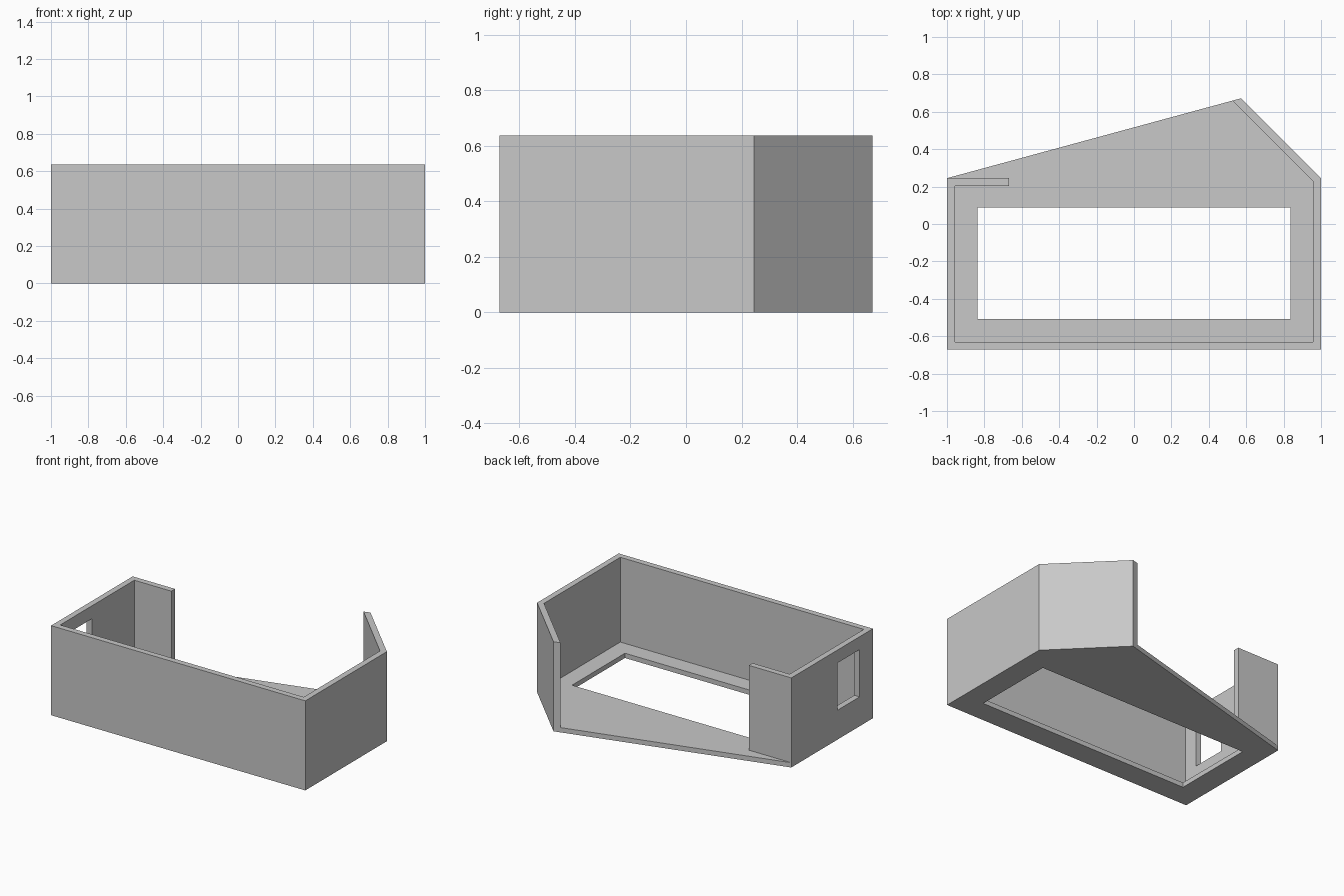
import bpy
import bmesh
from mathutils import Matrix

cube = bpy.data.objects.get("Cube")
if cube:
    bpy.data.objects.remove(cube, do_unlink=True)

WALL, FLOOR, HEIGHT = 0.042, 0.034, 0.637
FRONT, SIDE, APEX_X, APEX_Y = -0.672, 0.245, 0.572, 0.672

grey = bpy.data.materials.new("light grey")
grey.use_nodes = True
grey.diffuse_color = (0.58, 0.58, 0.58, 1)
grey.node_tree.nodes["Principled BSDF"].inputs["Base Color"].default_value = grey.diffuse_color


def prism(name, outline, z0, z1):
    """Extrude a plan outline between two heights."""
    bm = bmesh.new()
    face = bm.faces.new([bm.verts.new((x, y, z0)) for x, y in outline])
    top = bmesh.ops.extrude_face_region(bm, geom=[face])["geom"]
    bmesh.ops.translate(bm, vec=(0, 0, z1 - z0),
                        verts=[v for v in top if isinstance(v, bmesh.types.BMVert)])
    bmesh.ops.recalc_face_normals(bm, faces=bm.faces)
    mesh = bpy.data.meshes.new(name)
    bm.to_mesh(mesh)
    bm.free()
    mesh.materials.append(grey)
    obj = bpy.data.objects.new(name, mesh)
    bpy.context.collection.objects.link(obj)
    return obj


def rect(x0, x1, y0, y1):
    return [(x0, y0), (x1, y0), (x1, y1), (x0, y1)]


def cut(target, cutter):
    mod = target.modifiers.new(cutter.name, 'BOOLEAN')
    mod.operation = 'DIFFERENCE'
    mod.solver = 'EXACT'
    mod.object = cutter
    bpy.context.view_layer.objects.active = target
    bpy.ops.object.modifier_apply(modifier=mod.name)
    bpy.data.objects.remove(cutter, do_unlink=True)


# Solid five-sided block
tray = prism("open_tray", [(-1, FRONT), (1, FRONT), (1, SIDE),
                           (APEX_X, APEX_Y), (-1, SIDE)], 0, HEIGHT)

# Cavity with open back, leaving the short return wall and the angled wall
inner = 1 - WALL
miter = SIDE - WALL * 0.414
return_end = -0.667
cavity = [(-inner, FRONT + WALL), (inner, FRONT + WALL), (inner, miter),
          (inner - 0.6, miter + 0.6), (-1.1, miter + 0.6), (-1.1, SIDE),
          (return_end, SIDE), (return_end, SIDE - WALL), (-inner, SIDE - WALL)]
cut(tray, prism("cavity_cutter", cavity, FLOOR, HEIGHT + 0.2))

# Rectangular floor opening
cut(tray, prism("floor_cutter", rect(-0.836, 0.836, -0.508, 0.087), -0.1, 0.1))

# Window in the right side wall
cut(tray, prism("window_cutter", rect(-1.1, -0.9, -0.523, -0.275), 0.209, 0.545))

bpy.context.view_layer.update()
